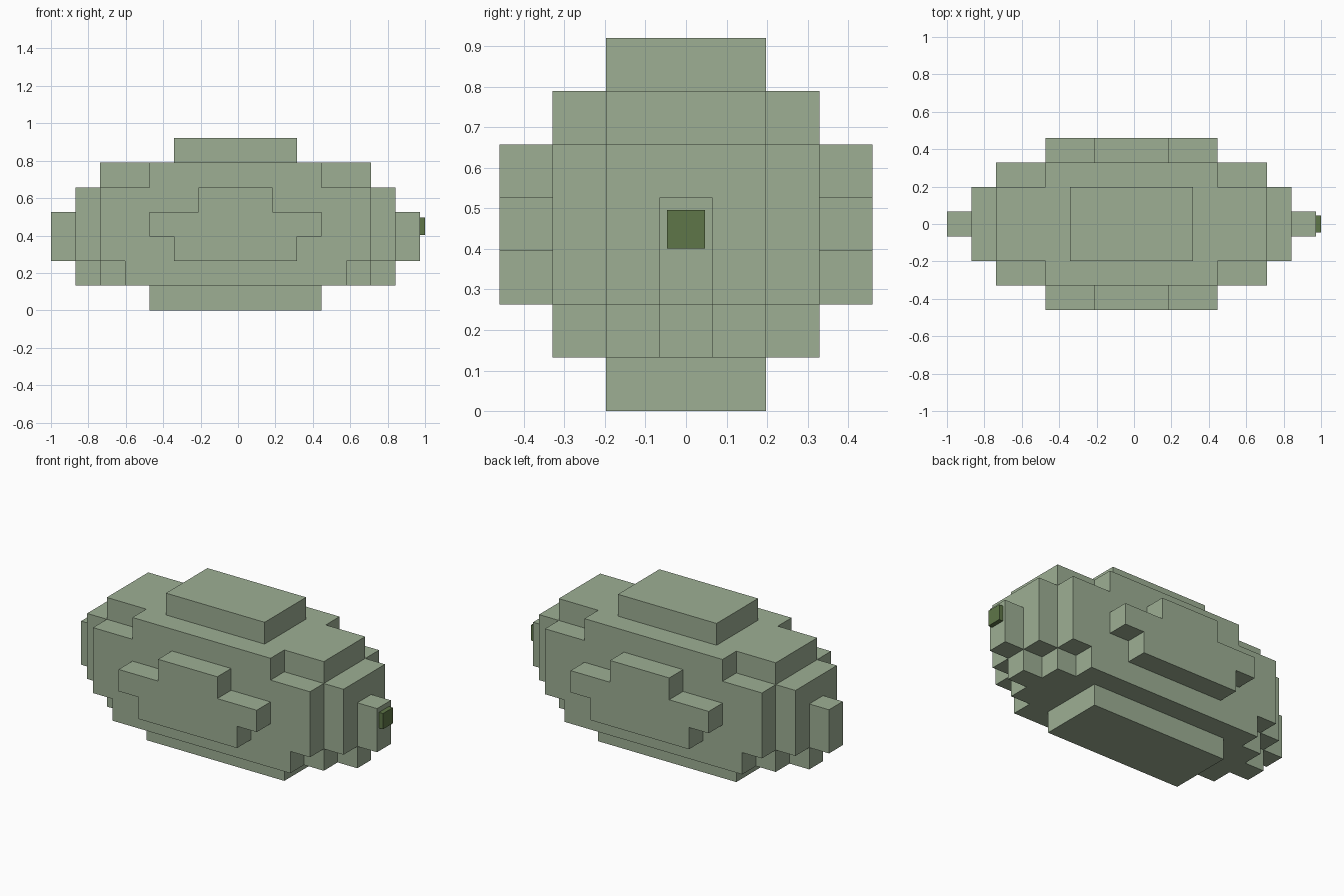
import bpy, bmesh
from mathutils import Vector

if "Cube" in bpy.data.objects:
    bpy.data.objects.remove(bpy.data.objects["Cube"])

U = 2 / 15.2          # block size
X0 = -1 + 7.5 * U     # middle of the hull along x

# Hull length in blocks, one row per distance from the centre line, one entry per layer upward
LENGTHS = [
    [7, 13, 15, 15, 13, 11, 5],
    [7, 11, 13, 13, 13, 11, 5],
    [0, 9, 11, 11, 11, 7, 0],
    [0, 0, 5, 7, 3, 0, 0],
]


def material(name, rgb):
    m = bpy.data.materials.new(name)
    m.diffuse_color = (*rgb, 1)
    m.use_nodes = True
    m.node_tree.nodes["Principled BSDF"].inputs["Base Color"].default_value = m.diffuse_color
    return m


def finish(bm, name, mat):
    mesh = bpy.data.meshes.new(name)
    bm.to_mesh(mesh)
    bm.free()
    mesh.materials.append(mat)
    obj = bpy.data.objects.new(name, mesh)
    bpy.context.collection.objects.link(obj)
    return obj


def filled(x, y, z):
    return abs(y) <= 3 and 0 <= z <= 6 and abs(x) * 2 < LENGTHS[abs(y)][z]


# Stepped hull: only the outer faces of the blocks
def build_hull(mat):
    bm = bmesh.new()
    for x in range(-7, 8):
        for y in range(-3, 4):
            for z in range(7):
                if not filled(x, y, z):
                    continue
                centre = Vector((X0 + x * U, y * U, (z + 0.5) * U))
                for axis in range(3):
                    for sign in (-1, 1):
                        n = Vector((0, 0, 0))
                        n[axis] = sign
                        if filled(x + int(n.x), y + int(n.y), z + int(n.z)):
                            continue
                        a = Vector((0, 0, 0))
                        a[(axis + 1) % 3] = 1
                        b = n.cross(a)
                        bm.faces.new([bm.verts.new(centre + (n + a * i + b * j) * U / 2)
                                      for i, j in ((-1, -1), (1, -1), (1, 1), (-1, 1))])
    bmesh.ops.remove_doubles(bm, verts=bm.verts[:], dist=1e-4)
    bmesh.ops.dissolve_limit(bm, angle_limit=0.02, verts=bm.verts[:], edges=bm.edges[:])
    return finish(bm, "stepped_hull", mat)


# Small dark plug on the end of the nose
def build_plug(mat):
    bm = bmesh.new()
    bmesh.ops.create_cube(bm, size=1)
    x1, x2 = X0 + 7.5 * U, 1.0
    for v in bm.verts:
        v.co = Vector((x1 if v.co.x < 0 else x2, v.co.y * 0.093, 0.449 + v.co.z * 0.095))
    return finish(bm, "nose_plug", mat)


build_hull(material("sage_green", (0.337, 0.428, 0.296)))
build_plug(material("dark_olive", (0.114, 0.181, 0.065)))
